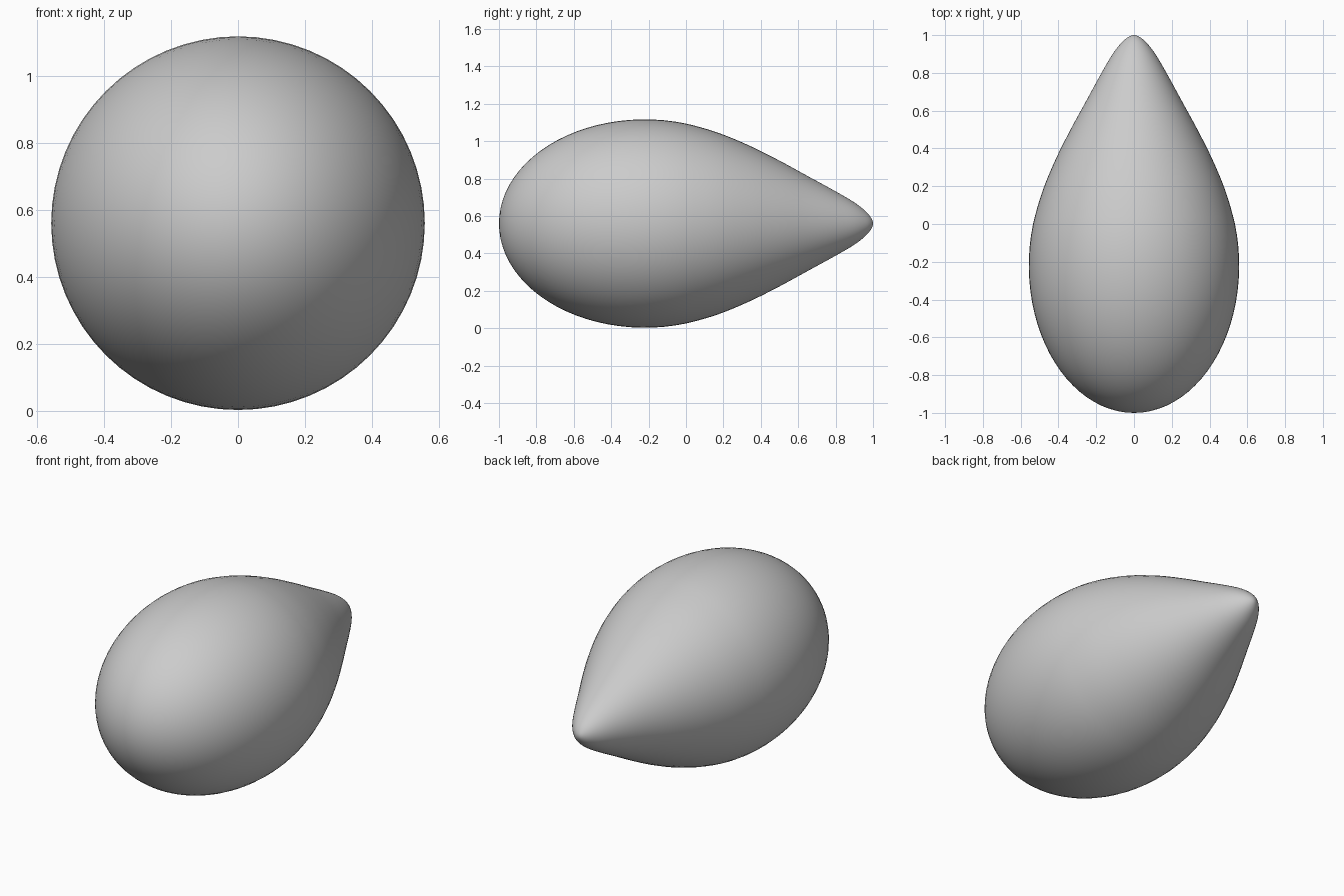
import bpy, bmesh, math
from mathutils import Vector

if "Cube" in bpy.data.objects:
    bpy.data.objects.remove(bpy.data.objects["Cube"])

CENTRE_Z = 0.56
SEGMENTS = 64

# Blunt front: part of an ellipse from the pole to the middle (y, radius)
A, B, Y0 = 0.78, 0.557, -0.22
end = math.acos(-0.22 / A)
profile = []
for i in range(25):
    t = math.pi - (math.pi - math.acos(0.22 / A)) * i / 24
    profile.append((Y0 + A * math.cos(t), B * math.sin(t)))

# Tapering rear: smooth curve through a few points to the rounded tip
knots = [(-0.15, 0.556), (0, 0.534), (0.17, 0.486), (0.34, 0.416), (0.5, 0.336),
         (0.65, 0.254), (0.80, 0.172), (0.9, 0.113), (0.96, 0.066),
         (0.99, 0.03), (1.0, 0.0), (0.99, -0.03)]
for k in range(1, len(knots) - 2):
    p0, p1, p2, p3 = (Vector(knots[k + j]) for j in (-1, 0, 1, 2))
    for s in range(1, 5):
        t = s / 4
        p = 0.5 * (2 * p1 + (p2 - p0) * t + (2 * p0 - 5 * p1 + 4 * p2 - p3) * t**2
                   + (3 * p1 - p0 - 3 * p2 + p3) * t**3)
        profile.append((p.x, p.y))

# Revolve the profile about the y direction
bm = bmesh.new()
front = bm.verts.new((0, profile[0][0], CENTRE_Z))
rear = bm.verts.new((0, profile[-1][0], CENTRE_Z))
rings = []
for y, r in profile[1:-1]:
    rings.append([bm.verts.new((r * math.cos(a), y, CENTRE_Z + r * math.sin(a)))
                  for a in (2 * math.pi * j / SEGMENTS for j in range(SEGMENTS))])
for j in range(SEGMENTS):
    n = (j + 1) % SEGMENTS
    bm.faces.new((front, rings[0][j], rings[0][n]))
    bm.faces.new((rear, rings[-1][n], rings[-1][j]))
    for a, b in zip(rings, rings[1:]):
        bm.faces.new((a[j], b[j], b[n], a[n]))
bmesh.ops.recalc_face_normals(bm, faces=bm.faces)
for f in bm.faces:
    f.smooth = True

mesh = bpy.data.meshes.new("teardrop_body")
bm.to_mesh(mesh)
bm.free()
bpy.context.collection.objects.link(bpy.data.objects.new("teardrop_body", mesh))
